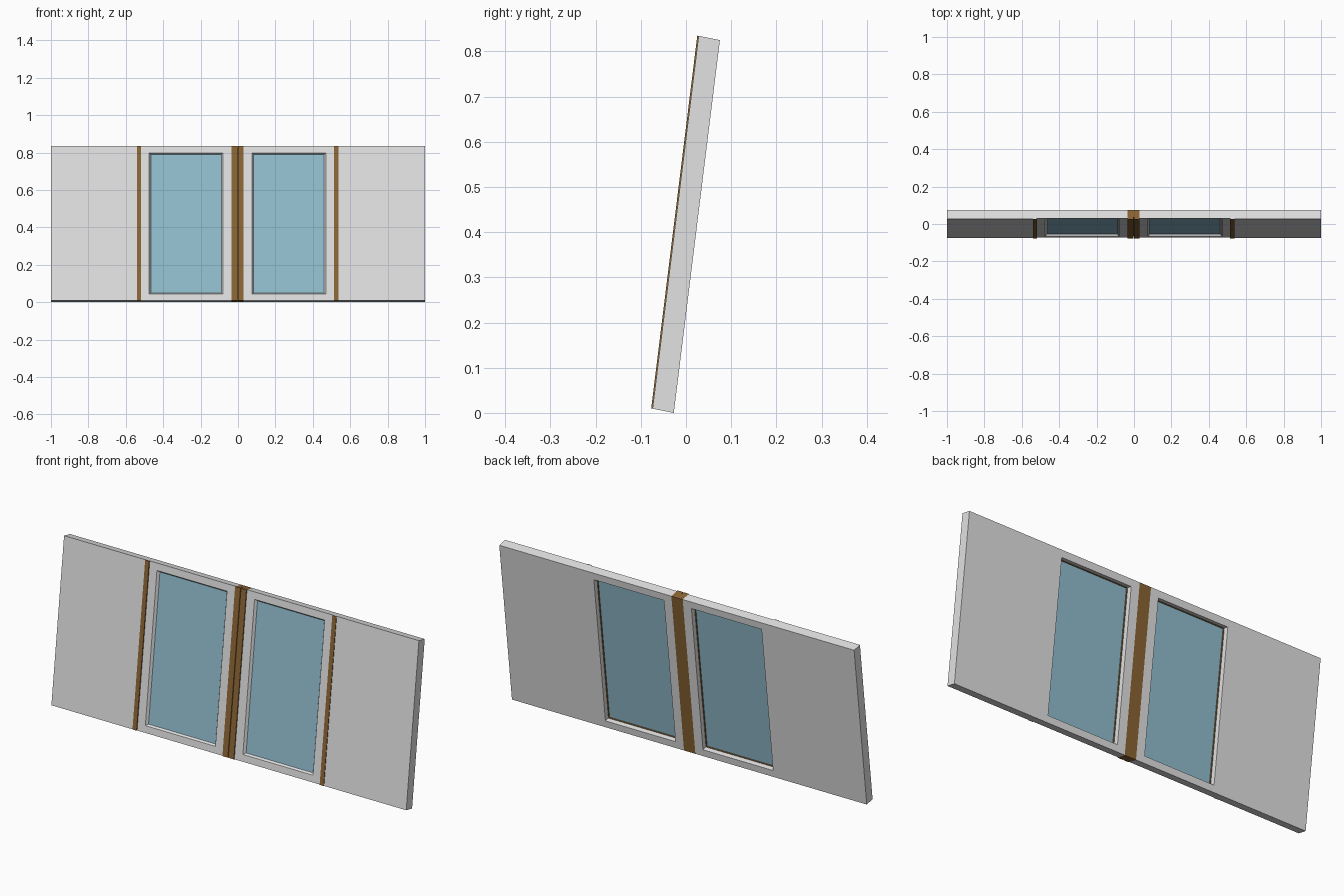
import bpy
import bmesh

cube = bpy.data.objects.get("Cube")
if cube:
    bpy.data.objects.remove(cube, do_unlink=True)


def make_material(name, rgb):
    mat = bpy.data.materials.new(name)
    color = (*rgb, 1.0)
    mat.diffuse_color = color
    mat.use_nodes = True
    mat.node_tree.nodes["Principled BSDF"].inputs["Base Color"].default_value = color
    return mat


GREY = make_material("light grey panel", (0.76, 0.76, 0.76))
BROWN = make_material("brown trim", (0.26, 0.13, 0.035))
GLASS = make_material("blue glass", (0.29, 0.52, 0.63))

DEPTH = 0.05


def lean(x, d, h):
    """Depth d from the front face and height fraction h, on the leaning wall."""
    return (x, -0.077 + d + 0.102 * h, 0.01 - 0.2 * d + 0.825 * h)


def finish(bm, name, mat):
    bmesh.ops.recalc_face_normals(bm, faces=bm.faces)
    mesh = bpy.data.meshes.new(name)
    bm.to_mesh(mesh)
    bm.free()
    mesh.materials.append(mat)
    obj = bpy.data.objects.new(name, mesh)
    bpy.context.collection.objects.link(obj)
    return obj


def rect_loop(bm, rect, d):
    x0, x1, h0, h1 = rect
    corners = ((x0, h0), (x1, h0), (x1, h1), (x0, h1))
    return [bm.verts.new(lean(x, d, h)) for x, h in corners]


def bridge(bm, a, b):
    for i in range(4):
        j = (i + 1) % 4
        bm.faces.new((a[i], a[j], b[j], b[i]))


def block(name, rect, d0, d1, mat):
    bm = bmesh.new()
    a, b = rect_loop(bm, rect, d0), rect_loop(bm, rect, d1)
    bm.faces.new(a)
    bm.faces.new(b)
    bridge(bm, a, b)
    return finish(bm, name, mat)


def ring(name, outer, inner_front, inner_back, d0, d1, mat):
    bm = bmesh.new()
    loops = [rect_loop(bm, outer, d0), rect_loop(bm, inner_front, d0),
             rect_loop(bm, inner_back, d1), rect_loop(bm, outer, d1)]
    for i in range(4):
        bridge(bm, loops[i], loops[(i + 1) % 4])
    return finish(bm, name, mat)


def inset(rect, t):
    x0, x1, h0, h1 = rect
    return (x0 + t, x1 - t, h0 + t, h1 - t)


# Outer solid walls
block("right_wall", (-1, -0.52, 0, 1), 0.003, DEPTH, GREY)
block("left_wall", (0.517, 1, 0, 1), 0.003, DEPTH, GREY)

# Window panels with bevelled front surround, glass, gasket and rear reveal
for side, outer, opening in (
        ("right", (-0.52, -0.034, 0, 1), (-0.475, -0.08, 0.042, 0.957)),
        ("left", (0.03, 0.517, 0, 1), (0.075, 0.47, 0.042, 0.957))):
    ring(side + "_window_front", outer, opening, inset(opening, 0.01),
         0.005, 0.019, GREY)
    ring(side + "_window_reveal", outer, opening, opening, 0.019, DEPTH, GREY)
    block(side + "_glass", opening, 0.0175, 0.0205, GLASS)
    ring(side + "_gasket", opening, inset(opening, 0.003),
         inset(opening, 0.003), 0.0205, 0.026, BROWN)

# Centre post running through the wall, with a narrow joint in front
block("centre_post", (-0.034, 0.03, 0, 1), 0.012, DEPTH, BROWN)
block("centre_trim_right", (-0.034, -0.0035, 0, 1), 0, 0.012, BROWN)
block("centre_trim_left", (-0.0005, 0.03, 0, 1), 0, 0.012, BROWN)

# Thin trim strips covering the outer joints
block("right_trim", (-0.541, -0.518, 0, 1), 0, 0.006, BROWN)
block("left_trim", (0.514, 0.537, 0, 1), 0, 0.006, BROWN)
